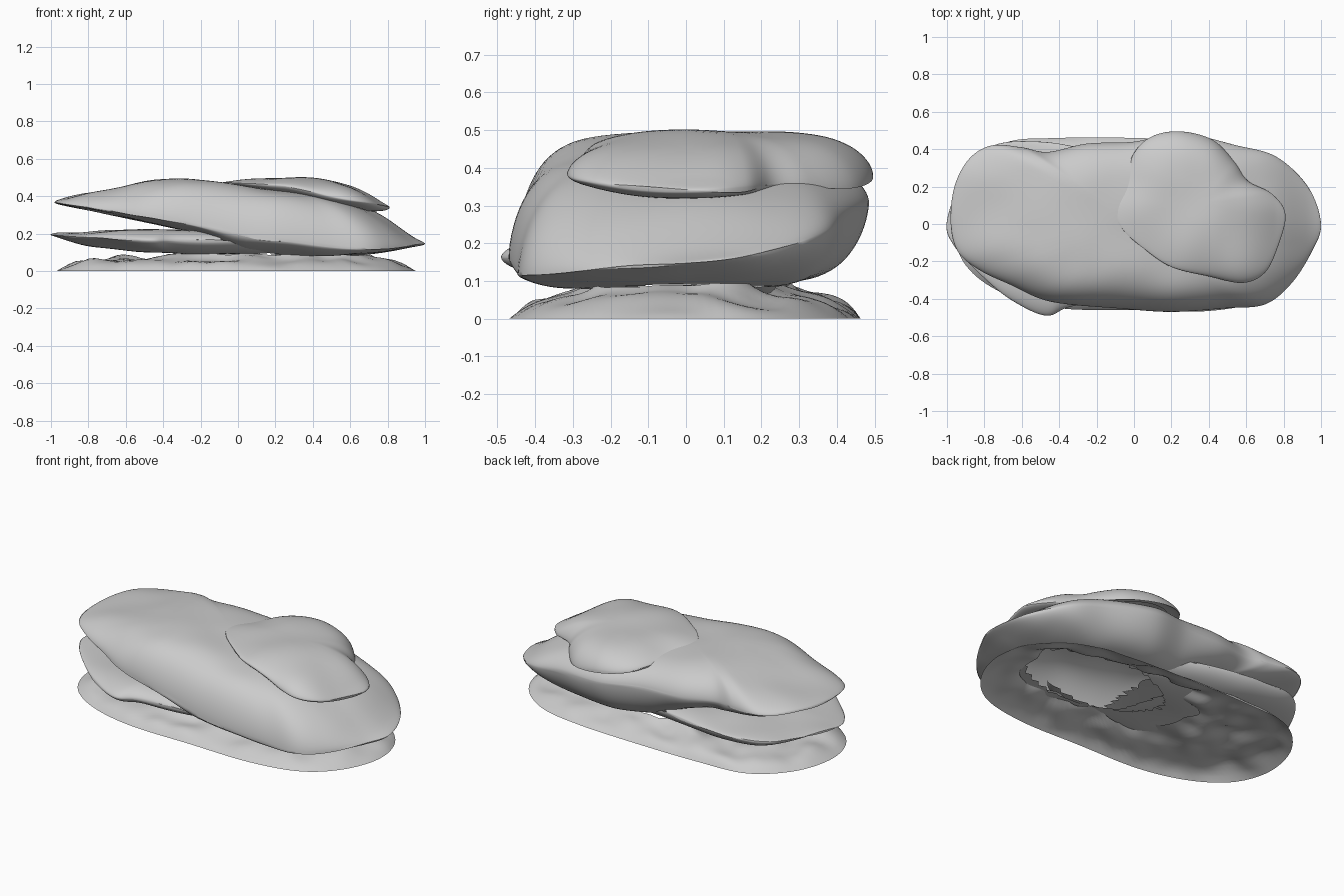
import bpy, math
from mathutils import Vector, noise

if "Cube" in bpy.data.objects:
    bpy.data.objects.remove(bpy.data.objects["Cube"])

SEG = 8      # subdivisions per outline span
RINGS = 28   # rings from centre to rim


def smooth_loop(pts):
    """Closed Catmull-Rom curve through the outline points."""
    out, n = [], len(pts)
    for i in range(n):
        a, b, c, d = (Vector(pts[(i + k) % n]) for k in (-1, 0, 1, 2))
        for s in range(SEG):
            t = s / SEG
            out.append(0.5 * (2 * b + (c - a) * t + (2 * a - 5 * b + 4 * c - d) * t * t
                              + (3 * b - a - 3 * c + d) * t ** 3))
    return out


def lerp_profile(prof, x):
    """Height read from a side profile of (x, z) points."""
    if x <= prof[0][0]:
        return prof[0][1]
    for (x0, z0), (x1, z1) in zip(prof, prof[1:]):
        if x <= x1:
            return z0 + (z1 - z0) * (x - x0) / (x1 - x0)
    return prof[-1][1]


def soft_profile(prof, x):
    return sum(lerp_profile(prof, x + d) for d in (-0.06, -0.03, 0, 0.03, 0.06)) / 5


def in_oval(x, y, cx, cy, rx, ry):
    return ((x - cx) / rx) ** 2 + ((y - cy) / ry) ** 2 < 1


def make_object(name, verts, faces):
    me = bpy.data.meshes.new(name)
    me.from_pydata(verts, [], faces)
    ob = bpy.data.objects.new(name, me)
    bpy.context.collection.objects.link(ob)
    bpy.context.view_layer.objects.active = ob
    ob.select_set(True)
    bpy.ops.object.shade_smooth_by_angle(angle=math.radians(50))
    ob.select_set(False)
    return ob


def slab(name, outline, centre, rim, top, bottom, tilt, hidden, rough=0.012, power=5):
    """Stone skin: top and bottom meet at a tilted, wavy rim; hidden contact areas stay open."""
    loop = smooth_loop(outline)
    n, c = len(loop), Vector(centre)
    verts, faces = [], []

    def point(p, t, prof):
        q = c + (p - c) * t
        edge = soft_profile(rim, q.x) + soft_profile(tilt, q.x) * q.y
        fill = (1 - t ** power) ** 0.6 if t < 1 else 0
        z = edge + (soft_profile(prof, q.x) - edge) * fill
        z += rough * noise.noise(Vector((q.x * 4, q.y * 4, prof[0][1] * 9 if t < 1 else 0)))
        return (q.x, q.y, z)

    ts = [math.sin(math.pi / 2 * (k + 0.3) / (RINGS - 0.7)) for k in range(RINGS)]
    rings = [(t, top) for t in ts] + [(t, bottom) for t in reversed(ts[:-1])]
    for t, prof in rings:
        verts += [point(p, t, prof) for p in loop]
    for r in range(len(rings) - 1):
        under, t = r >= RINGS - 1, rings[r][0]
        for i in range(n):
            j = (i + 1) % n
            x, y, z = verts[r * n + i]
            if not hidden(x, y, t, under):
                faces.append((r * n + i, (r + 1) * n + i, (r + 1) * n + j, r * n + j))
    # close the centre of each skin
    last = (len(rings) - 1) * n
    if not hidden(c.x, c.y, 0, False):
        faces.append(tuple(range(n)))
    if not hidden(c.x, c.y, 0, True):
        faces.append(tuple(reversed(range(last, last + n))))
    return make_object(name, verts, faces)


# main tilted slab (open under the cap and over the lower slab)
slab("main_slab",
     [(-0.98, 0.0), (-0.94, -0.15), (-0.82, -0.25), (-0.65, -0.33), (-0.5, -0.4),
      (-0.35, -0.43), (-0.1, -0.45), (0.2, -0.47), (0.5, -0.45), (0.7, -0.43),
      (0.84, -0.32), (0.95, -0.15), (1.0, 0.0), (0.93, 0.2), (0.76, 0.36),
      (0.55, 0.42), (0.25, 0.485), (0.0, 0.44), (-0.25, 0.43), (-0.46, 0.385),
      (-0.6, 0.41), (-0.76, 0.42), (-0.88, 0.35), (-0.96, 0.2)],
     (0, 0),
     rim=[(-1, 0.37), (-0.5, 0.32), (0, 0.26), (0.5, 0.205), (1, 0.145)],
     top=[(-0.98, 0.42), (-0.85, 0.437), (-0.65, 0.447), (-0.48, 0.495), (-0.35, 0.497),
          (-0.1, 0.475), (0.2, 0.435), (0.5, 0.395), (0.75, 0.34), (0.88, 0.265), (1, 0.17)],
     bottom=[(-0.98, 0.345), (-0.6, 0.285), (-0.2, 0.2), (0, 0.1), (0.5, 0.072),
             (0.9, 0.09), (1, 0.12)],
     tilt=[(-1, 0.02), (-0.5, 0.06), (0.1, 0.16), (0.6, 0.17), (1, 0.1)],
     hidden=lambda x, y, t, under: (in_oval(x, y, 0.25, 0, 0.5, 0.25) if under
                                    else in_oval(x, y, 0.3, 0.08, 0.28, 0.23)))

# lower lip that opens toward the left end
slab("lower_slab",
     [(-1.0, 0.02), (-0.96, -0.12), (-0.8, -0.29), (-0.65, -0.41), (-0.47, -0.49),
      (-0.33, -0.44), (0.0, -0.4), (0.35, -0.3), (0.5, 0.0), (0.3, 0.28),
      (0.0, 0.34), (-0.25, 0.4), (-0.5, 0.44), (-0.75, 0.42), (-0.9, 0.27)],
     (-0.3, 0),
     rim=[(-1, 0.195), (-0.5, 0.18), (0, 0.17), (0.5, 0.16)],
     top=[(-1, 0.21), (-0.7, 0.22), (-0.2, 0.222), (0.5, 0.2)],
     bottom=[(-1, 0.17), (-0.8, 0.13), (-0.5, 0.105), (0, 0.085), (0.5, 0.085)],
     tilt=[(-1, 0.03), (1, 0.03)],
     hidden=lambda x, y, t, under: (in_oval(x, y, 0.35, 0, 0.5, 0.25) if under
                                    else x > -0.1))

# cap slab lying on the main one
slab("cap_slab",
     [(-0.11, 0.08), (-0.06, -0.03), (0.05, -0.13), (0.2, -0.23), (0.4, -0.28),
      (0.58, -0.315), (0.7, -0.26), (0.77, -0.12), (0.81, 0.05), (0.74, 0.16),
      (0.61, 0.23), (0.54, 0.33), (0.42, 0.45), (0.25, 0.495), (0.1, 0.47),
      (0.0, 0.38), (-0.07, 0.2)],
     (0.33, 0.1),
     rim=[(-0.11, 0.475), (0.2, 0.435), (0.5, 0.375), (0.82, 0.335)],
     top=[(-0.11, 0.485), (0.05, 0.494), (0.3, 0.497), (0.5, 0.49), (0.65, 0.455),
          (0.82, 0.36)],
     bottom=[(-0.11, 0.46), (0.3, 0.39), (0.82, 0.28)],
     tilt=[(-1, -0.11), (0.4, -0.11), (0.6, -0.04)],
     hidden=lambda x, y, t, under: under and t < 0.84, rough=0.012, power=3.5)


def ground_skirt():
    """Thin open sheet rising from the ground, with a ragged hole under the slab."""
    loop = smooth_loop([(-0.97, 0.0), (-0.9, -0.22), (-0.7, -0.37), (-0.4, -0.45), (0.0, -0.46),
                        (0.4, -0.465), (0.7, -0.4), (0.88, -0.23), (0.95, 0.0), (0.88, 0.22),
                        (0.68, 0.38), (0.4, 0.44), (0.0, 0.46), (-0.4, 0.46), (-0.7, 0.43),
                        (-0.9, 0.25)])
    n, c, count = len(loop), Vector((0.4, 0)), 20
    verts, faces = [], []
    for r in range(count):
        k = r / (count - 1)
        for p in loop:
            inner = 0.52 + 0.18 * noise.noise(Vector((p.x * 3, p.y * 3, 5)))
            q = c + (p - c) * (1 - (1 - inner) * k)
            rise = 1 - math.exp(-(p - q).length / 0.07)
            bump = noise.noise(Vector((q.x * 7, q.y * 7, 2)))
            z = rise * (0.06 + 0.03 * bump) + 0.03 * k ** 4
            verts.append((q.x, q.y, max(z, 0)))
    for r in range(count - 1):
        for i in range(n):
            j = (i + 1) % n
            faces.append((r * n + i, r * n + j, (r + 1) * n + j, (r + 1) * n + i))
    make_object("ground_skirt", verts, faces)


ground_skirt()
